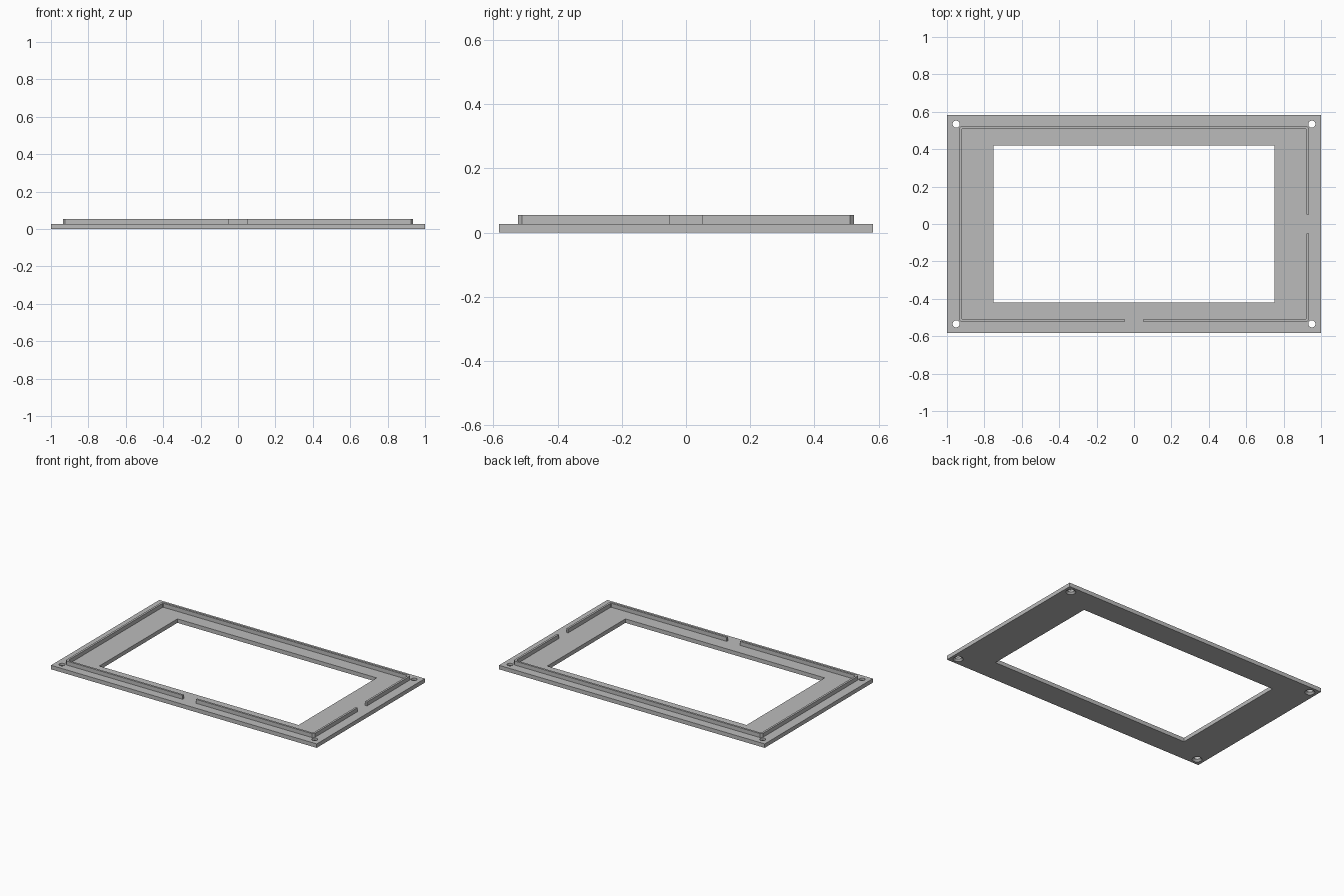
import bpy
import bmesh
from mathutils import Matrix

if "Cube" in bpy.data.objects:
    bpy.data.objects.remove(bpy.data.objects["Cube"], do_unlink=True)

HALF_X, HALF_Y = 1.0, 0.582      # plate half size
PLATE_TOP, LIP_TOP = 0.027, 0.054
LIP_X, LIP_Y, LIP_WALL = 0.936, 0.523, 0.014
GAP = 0.05                       # half width of each lip gap

grey = bpy.data.materials.new("plain grey")
grey.use_nodes = True
colour = (0.5, 0.5, 0.5, 1)
grey.diffuse_color = colour
grey.node_tree.nodes["Principled BSDF"].inputs["Base Color"].default_value = colour


def make_object(name, bm):
    bmesh.ops.recalc_face_normals(bm, faces=bm.faces)
    mesh = bpy.data.meshes.new(name)
    bm.to_mesh(mesh)
    bm.free()
    mesh.materials.append(grey)
    obj = bpy.data.objects.new(name, mesh)
    bpy.context.collection.objects.link(obj)
    return obj


def box(name, half_x, half_y, low, high):
    bm = bmesh.new()
    bmesh.ops.create_cube(bm, size=1, matrix=Matrix.Translation((0, 0, (low + high) / 2))
                          @ Matrix.Diagonal((2 * half_x, 2 * half_y, high - low, 1)))
    return make_object(name, bm)


def add_cone(bm, x, y, low, high, r_low, r_high):
    bmesh.ops.create_cone(bm, cap_ends=True, segments=32, radius1=r_low, radius2=r_high,
                          depth=high - low, matrix=Matrix.Translation((x, y, (low + high) / 2)))


def cut(target, cutter):
    cutter.hide_render = True
    mod = target.modifiers.new("cut", 'BOOLEAN')
    mod.operation, mod.solver, mod.object = 'DIFFERENCE', 'EXACT', cutter
    bpy.context.view_layer.objects.active = target
    bpy.ops.object.modifier_apply(modifier=mod.name)
    bpy.data.objects.remove(cutter, do_unlink=True)


# Base plate with window
plate = box("base_plate", HALF_X, HALF_Y, 0, PLATE_TOP)
cut(plate, box("window_cutter", 0.75, 0.42, -0.1, 0.1))

# Corner screw holes, countersunk from below
for radii, low, high in (((0.019, 0.019), -0.05, 0.08), ((0.032, 0.019), -0.001, 0.012)):
    bm = bmesh.new()
    for sx in (-1, 1):
        for sy in (-1, 1):
            add_cone(bm, sx * 0.951, sy * 0.534, low, high, *radii)
    cut(plate, make_object("hole_cutter", bm))


# Raised lip: wall strips that follow the chamfered outline
def corner(sx, sy, inset, chamfer):
    x, y = LIP_X - inset, LIP_Y - inset
    pair = [(sx * x, sy * (y - chamfer)), (sx * (x - chamfer), sy * y)]
    return pair if sx * sy > 0 else pair[::-1]


def lip_path(start, corners, end, inset, chamfer):
    points = [start(inset)]
    for sx, sy in corners:
        points += corner(sx, sy, inset, chamfer)
    return points + [end(inset)]


def lip_strip(name, start, corners, end):
    outer = lip_path(start, corners, end, 0, 0.012)
    inner = lip_path(start, corners, end, LIP_WALL, 0.006)
    bm = bmesh.new()
    rows = []
    for o, i in zip(outer, inner):
        section = ((*o, PLATE_TOP), (*o, LIP_TOP), (*i, LIP_TOP), (*i, PLATE_TOP))
        rows.append([bm.verts.new(p) for p in section])
    for a, b in zip(rows, rows[1:]):
        for k in range(4):
            n = (k + 1) % 4
            bm.faces.new((a[k], a[n], b[n], b[k]))
    bm.faces.new(rows[0])
    bm.faces.new(rows[-1])
    return make_object(name, bm)


lip_strip("long_lip", lambda d: (LIP_X - d, GAP), ((1, 1), (-1, 1), (-1, -1)),
          lambda d: (-GAP, d - LIP_Y))
lip_strip("short_lip", lambda d: (GAP, d - LIP_Y), ((1, -1),),
          lambda d: (LIP_X - d, -GAP))
